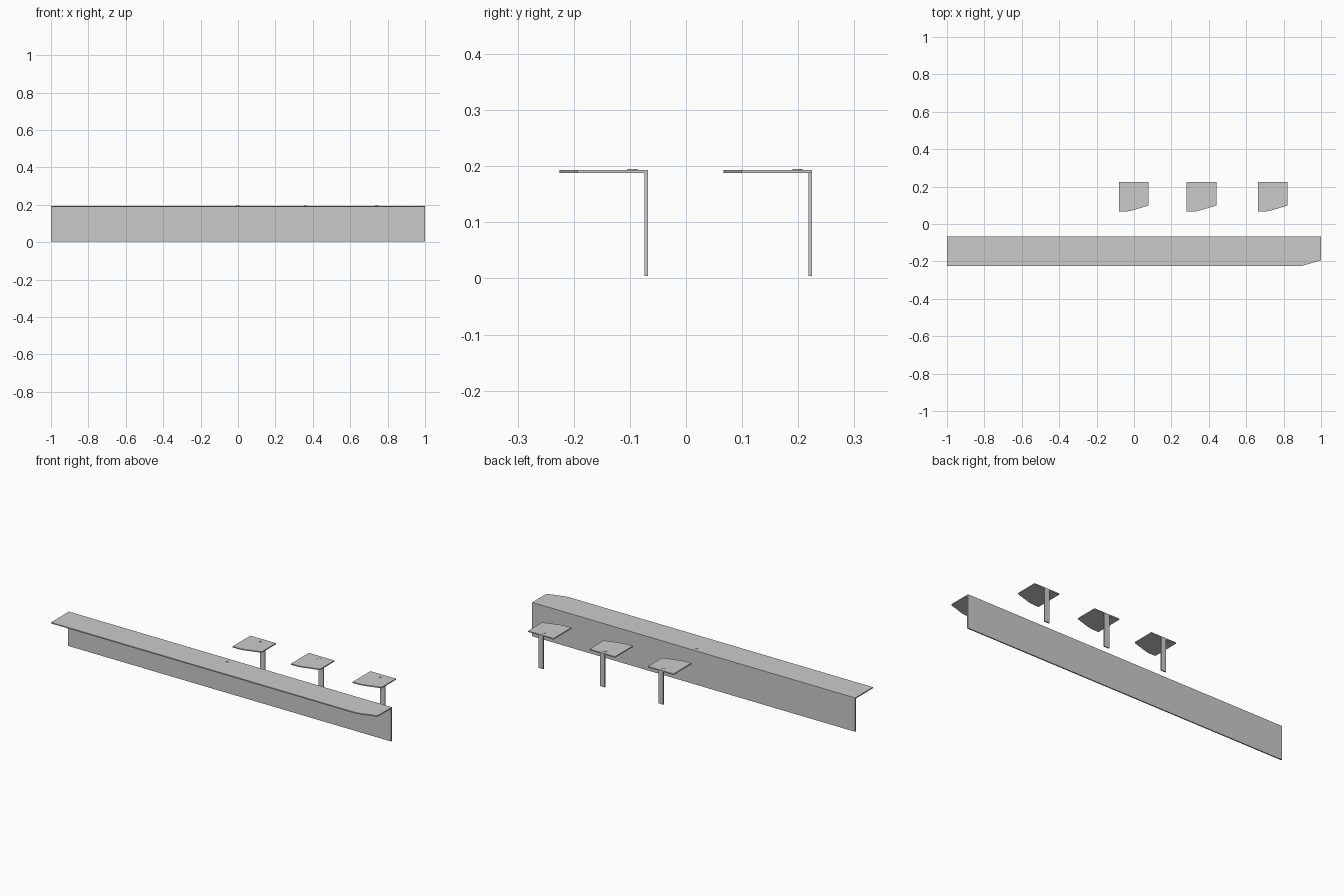
import bpy, bmesh, math

if "Cube" in bpy.data.objects:
    bpy.data.objects.remove(bpy.data.objects["Cube"])

Z_BOTTOM, Z_UNDER, Z_TOP = 0.004, 0.1875, 0.1935
DEPTH, SHEET = 0.158, 0.0065


def finish(name, bm):
    bmesh.ops.recalc_face_normals(bm, faces=bm.faces)
    mesh = bpy.data.meshes.new(name)
    bm.to_mesh(mesh)
    bm.free()
    obj = bpy.data.objects.new(name, mesh)
    bpy.context.collection.objects.link(obj)
    return obj


def box(name, x0, x1, y0, y1, z0, z1):
    bm = bmesh.new()
    bmesh.ops.create_cube(bm, size=1)
    for v in bm.verts:
        v.co.x = x0 if v.co.x < 0 else x1
        v.co.y = y0 if v.co.y < 0 else y1
        v.co.z = z0 if v.co.z < 0 else z1
    return finish(name, bm)


def top_plate(name, x0, x1, y_back):
    """Flat plate whose front right corner is cut off with a rounded start."""
    y_front = y_back - DEPTH
    run, rise, slope = 0.13, 0.032, 0.3
    bend = run - rise / slope
    pts = [(x0, y_back), (x0, y_front)]
    # rounded transition from the front edge into the slanted edge
    for i in range(7):
        t = i / 6
        pts.append((x1 - run + 2 * bend * t, y_front + slope * bend * t * t))
    pts += [(x1, y_front + rise), (x1, y_back)]
    bm = bmesh.new()
    face = bm.faces.new([bm.verts.new((x, y, Z_UNDER)) for x, y in pts])
    ext = bmesh.ops.extrude_face_region(bm, geom=[face])
    for v in ext["geom"]:
        if isinstance(v, bmesh.types.BMVert):
            v.co.z = Z_TOP
    return finish(name, bm)


def stud(name, x, y):
    bpy.ops.mesh.primitive_cylinder_add(vertices=24, radius=0.009, depth=0.003,
                                        location=(x, y, 0.1935))
    obj = bpy.context.object
    obj.name = name
    bpy.ops.object.shade_smooth_by_angle(angle=math.radians(30))


# Long rail: horizontal top, full-length upright, stud
BACK = -0.0677
top_plate("rail_top", -1, 1, BACK)
box("rail_upright", -1, 1, BACK - SHEET, BACK, Z_BOTTOM, Z_UNDER)
stud("rail_stud", 0, -0.095)

# Three short brackets with narrow legs
for i, cx in enumerate((-0.001, 0.361, 0.742), 1):
    back = 0.2247
    top_plate(f"bracket_top_{i}", cx - 0.079, cx + 0.079, back)
    box(f"bracket_leg_{i}", cx - 0.015, cx + 0.015, back - SHEET, back, Z_BOTTOM, Z_UNDER)
    stud(f"bracket_stud_{i}", cx, 0.1985)
